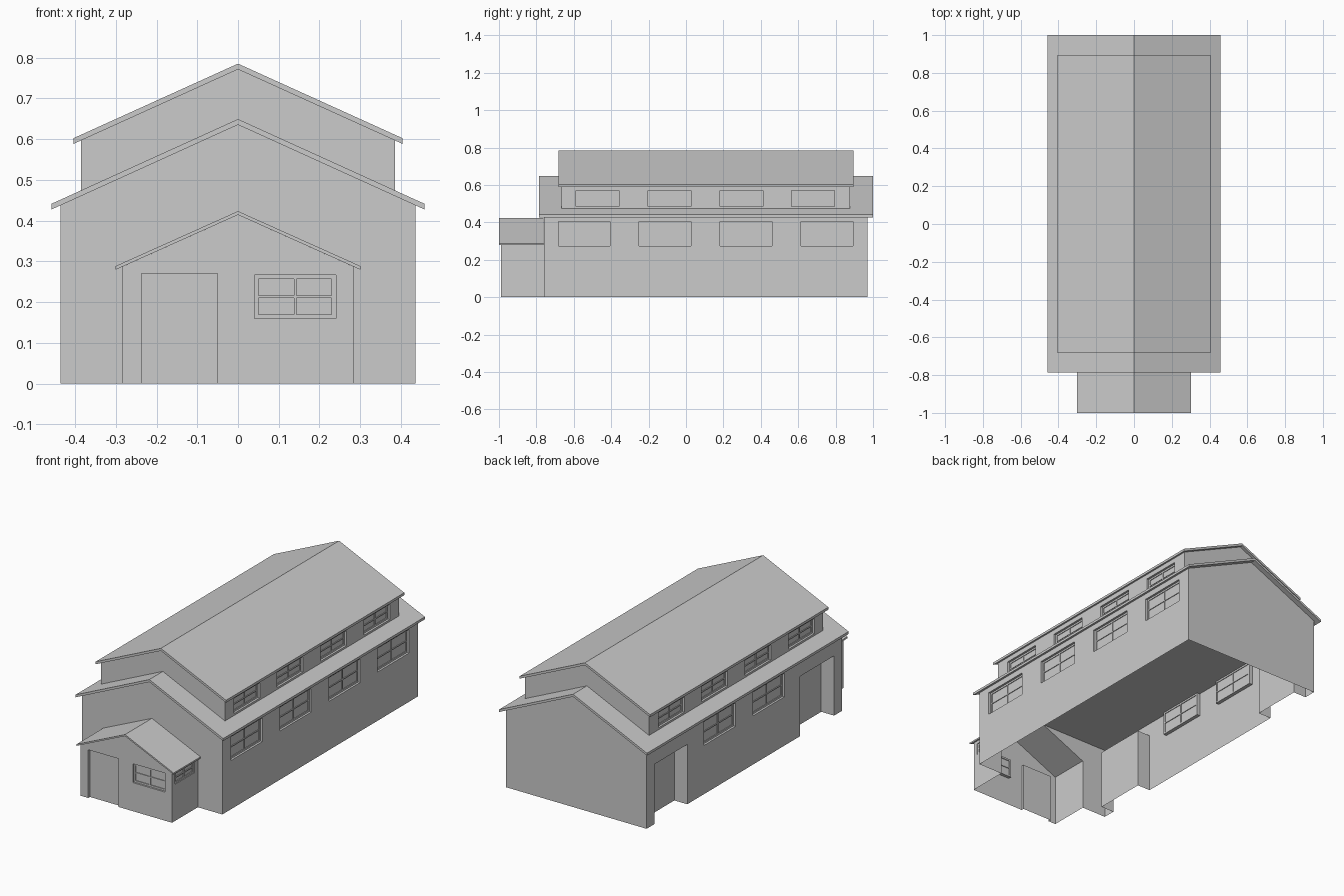
import bpy, bmesh
from mathutils import Vector

if "Cube" in bpy.data.objects:
    bpy.data.objects.remove(bpy.data.objects["Cube"])


def finish(bm, name):
    bmesh.ops.remove_doubles(bm, verts=bm.verts, dist=1e-5)
    bmesh.ops.recalc_face_normals(bm, faces=bm.faces)
    me = bpy.data.meshes.new(name)
    bm.to_mesh(me)
    bm.free()
    ob = bpy.data.objects.new(name, me)
    bpy.context.collection.objects.link(ob)
    return ob


def face(bm, pts):
    return bm.faces.new([bm.verts.new(p) for p in pts])


# Wall planes: u along the wall, v up, d depth inwards
def side_plane(x):
    s = 1 if x > 0 else -1
    return lambda u, v, d=0: Vector((x - s * d, u, v))


def front_plane(y):
    return lambda u, v, d=0: Vector((u, y + d, v))


def quad(bm, f, u0, u1, v0, v1, d=0):
    face(bm, [f(u0, v0, d), f(u1, v0, d), f(u1, v1, d), f(u0, v1, d)])


def wall(bm, f, u0, u1, v0, v1, openings):
    """Rectangular wall with recessed openings (u0, u1, v0, v1, depth)."""
    us = sorted({u0, u1, *[c for o in openings for c in o[:2]]})
    vs = sorted({v0, v1, *[c for o in openings for c in o[2:4]]})
    for a, b in zip(us, us[1:]):
        for c, e in zip(vs, vs[1:]):
            mu, mv = (a + b) / 2, (c + e) / 2
            if not any(o[0] < mu < o[1] and o[2] < mv < o[3] for o in openings):
                quad(bm, f, a, b, c, e)
    for a, b, c, e, d in openings:
        quad(bm, f, a, b, c, e, d)
        for u in (a, b):
            face(bm, [f(u, c), f(u, c, d), f(u, e, d), f(u, e)])
        for v in ((c, e) if c > 0 else (e,)):
            face(bm, [f(a, v), f(b, v), f(b, v, d), f(a, v, d)])


def window_frame(name, f, o):
    """Frame bars and cross bars inside a recessed opening."""
    a, b, c, e, d = o
    w, t = 0.010, 0.003
    mu, mv = (a + b) / 2, (c + e) / 2
    bars = [(a, a + w, c, e), (b - w, b, c, e), (a + w, b - w, c, c + w),
            (a + w, b - w, e - w, e), (mu - t, mu + t, c + w, e - w),
            (a + w, b - w, mv - t, mv + t)]
    bm = bmesh.new()
    for u0, u1, v0, v1 in bars:
        for v in bmesh.ops.create_cube(bm, size=1)["verts"]:
            v.co = f(u1 if v.co.x > 0 else u0, v1 if v.co.y > 0 else v0,
                     d + 0.004 if v.co.z > 0 else d - 0.004)
    finish(bm, name)


def roof(name, half, y0, y1, eave, ridge, t):
    """Folded gable roof slab; eave and ridge are top heights."""
    prof = [(-half, eave - t), (-half, eave), (0, ridge), (half, eave),
            (half, eave - t), (0, ridge - t)]
    bm = bmesh.new()
    rings = [[(x, y, z) for x, z in prof] for y in (y0, y1)]
    for r in rings:
        face(bm, r)
    for i in range(6):
        j = (i + 1) % 6
        face(bm, [rings[0][i], rings[0][j], rings[1][j], rings[1][i]])
    finish(bm, name)


D = 0.016  # window recess

# Main hall: walls, front gable open to the porch, plain back gable, flat ceiling
HX, HY0, HY1, HZ, HR = 0.435, -0.76, 0.97, 0.44, 0.635
PX, PY, PZ, PR = 0.283, -0.988, 0.287, 0.414
CEIL = 0.407
hall_windows = [(y, y + 0.277, 0.273, 0.405, D) for y in (-0.683, -0.25, 0.183, 0.615)]
side_doors = [(-0.69, -0.39, 0, 0.335, 0.08), (0.61, 0.90, 0, 0.335, 0.08)]
bm = bmesh.new()
wall(bm, side_plane(HX), HY0, HY1, 0, HZ, hall_windows)
wall(bm, side_plane(-HX), HY0, HY1, 0, HZ, hall_windows[1:3] + side_doors)
face(bm, [(x, HY1, z) for x, z in
          [(-HX, 0), (HX, 0), (HX, HZ), (0, HR), (-HX, HZ)]])
face(bm, [(x, HY0, z) for x, z in
          [(-HX, 0), (-PX, 0), (-PX, PZ), (0, PR), (PX, PZ), (PX, 0),
           (HX, 0), (HX, HZ), (0, HR), (-HX, HZ)]])
finish(bm, "hall_walls")
bm = bmesh.new()
face(bm, [(-HX, HY0, CEIL), (HX, HY0, CEIL), (HX, HY1, CEIL), (-HX, HY1, CEIL)])
finish(bm, "hall_ceiling")
roof("hall_roof", 0.458, -0.785, 1.0, 0.441, 0.649, 0.014)
for o in hall_windows:
    window_frame("hall_window_right", side_plane(HX), o)
for o in hall_windows[1:3]:
    window_frame("hall_window_left", side_plane(-HX), o)

# Upper storey standing on the hall roof
UX, UY0, UY1, UB, UZ, UR = 0.385, -0.665, 0.877, 0.43, 0.597, 0.771
upper_windows = [(y, y + 0.23, 0.485, 0.57, D) for y in (-0.587, -0.203, 0.182, 0.565)]
bm = bmesh.new()
for s in (1, -1):
    wall(bm, side_plane(s * UX), UY0, UY1, UB, UZ, upper_windows)
for y in (UY0, UY1):
    face(bm, [(x, y, z) for x, z in
              [(-UX, UB), (UX, UB), (UX, UZ), (0, UR), (-UX, UZ)]])
finish(bm, "upper_walls")
roof("upper_roof", 0.404, -0.683, 0.895, 0.602, 0.785, 0.014)
for s, side in ((1, "right"), (-1, "left")):
    for o in upper_windows:
        window_frame("upper_window_" + side, side_plane(s * UX), o)

# Porch: front door recess, front window, small right window
front_window = (0.04, 0.24, 0.16, 0.266, 0.014)
front_door = (-0.237, -0.05, 0, 0.27, 0.015)
small_window = (-0.96, -0.79, 0.205, 0.27, 0.008)
bm = bmesh.new()
wall(bm, front_plane(PY), -PX, PX, 0, PZ, [front_window, front_door])
face(bm, [(-PX, PY, PZ), (PX, PY, PZ), (0, PY, PR)])
wall(bm, side_plane(PX), PY, HY0, 0, PZ, [small_window])
wall(bm, side_plane(-PX), PY, HY0, 0, PZ, [])
finish(bm, "porch_walls")
roof("porch_roof", 0.301, -1.0, -0.762, 0.288, 0.423, 0.009)
window_frame("porch_window_front", front_plane(PY), front_window)
window_frame("porch_window_right", side_plane(PX), small_window)
